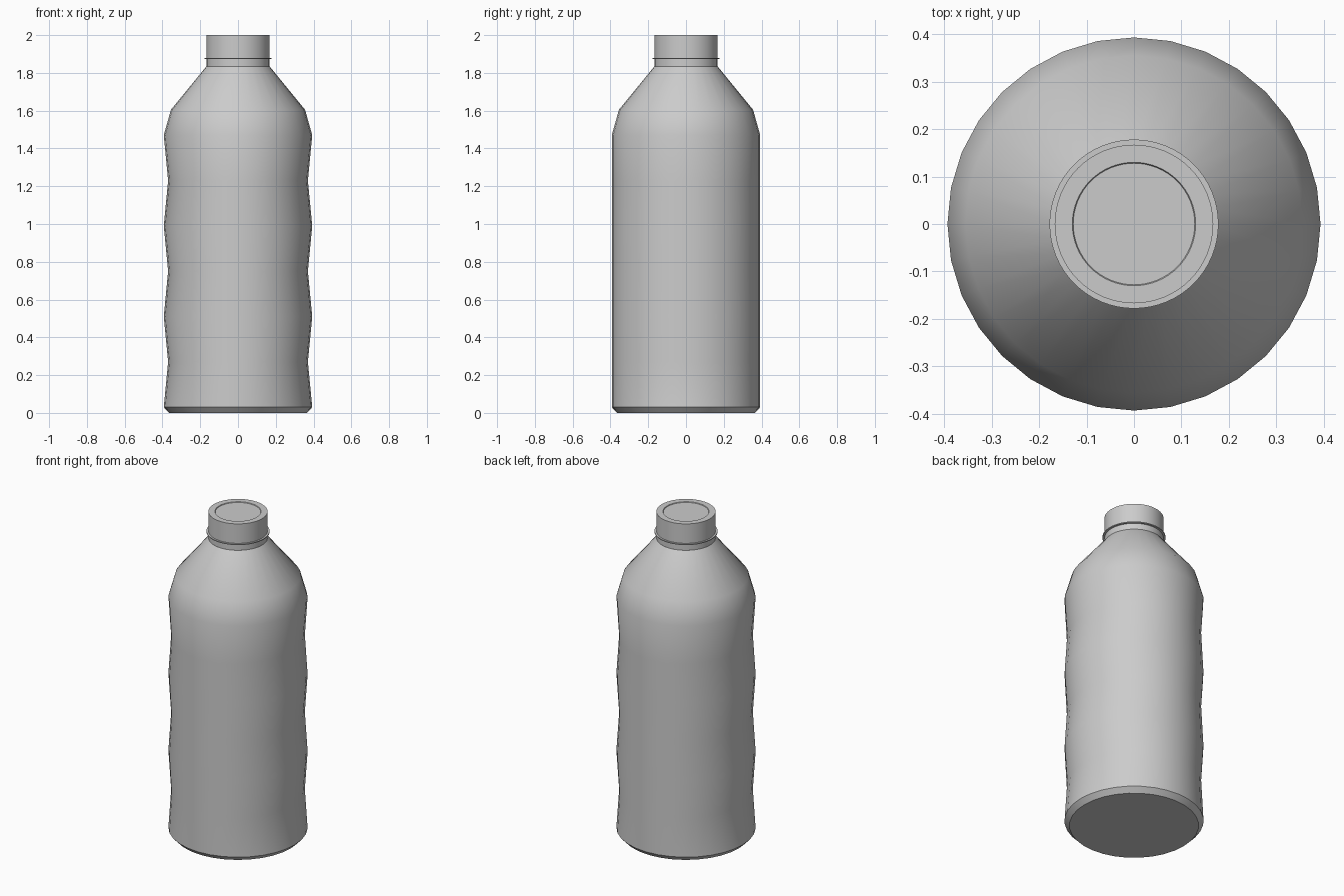
import bpy, bmesh, math

if "Cube" in bpy.data.objects:
    bpy.data.objects.remove(bpy.data.objects["Cube"])


def lathe(name, profile, sides):
    """Spin (rx, ry, z) rings around z and close both ends."""
    bm = bmesh.new()
    rings = []
    for rx, ry, z in profile:
        rings.append([bm.verts.new((rx * math.cos(2 * math.pi * i / sides),
                                    ry * math.sin(2 * math.pi * i / sides), z))
                      for i in range(sides)])
    for a, b in zip(rings, rings[1:]):
        for i in range(sides):
            j = (i + 1) % sides
            bm.faces.new((a[i], a[j], b[j], b[i]))
    bm.faces.new(rings[0][::-1])
    bm.faces.new(rings[-1])
    mesh = bpy.data.meshes.new(name)
    bm.to_mesh(mesh)
    bm.free()
    ob = bpy.data.objects.new(name, mesh)
    bpy.context.collection.objects.link(ob)
    bpy.ops.object.select_all(action='DESELECT')
    ob.select_set(True)
    bpy.context.view_layer.objects.active = ob
    bpy.ops.object.shade_smooth_by_angle(angle=math.radians(30))
    return ob


def round_profile(points):
    return [(r, r, z) for r, z in points]


# Body: round in depth, with three gentle grip waists across the width
R, WAIST = 0.393, 0.37
body = round_profile([(0.365, 0.0)])
for k in range(7):
    body.append((WAIST if k % 2 else R, R, 0.03 + 0.24 * k))
body += round_profile([(0.355, 1.605), (0.167, 1.835)])
lathe("bottle_body", body, 32)

# Neck below the cap
lathe("neck", round_profile([(0.166, 1.83), (0.166, 1.885)]), 64)

# Thin collar ring
lathe("neck_ring", round_profile([(0.178, 1.873), (0.178, 1.879)]), 64)

# Cap with a shallow recessed disc on top
lathe("cap", round_profile([(0.167, 1.879), (0.167, 2.0), (0.130, 2.0),
                            (0.128, 1.996)]), 64)
